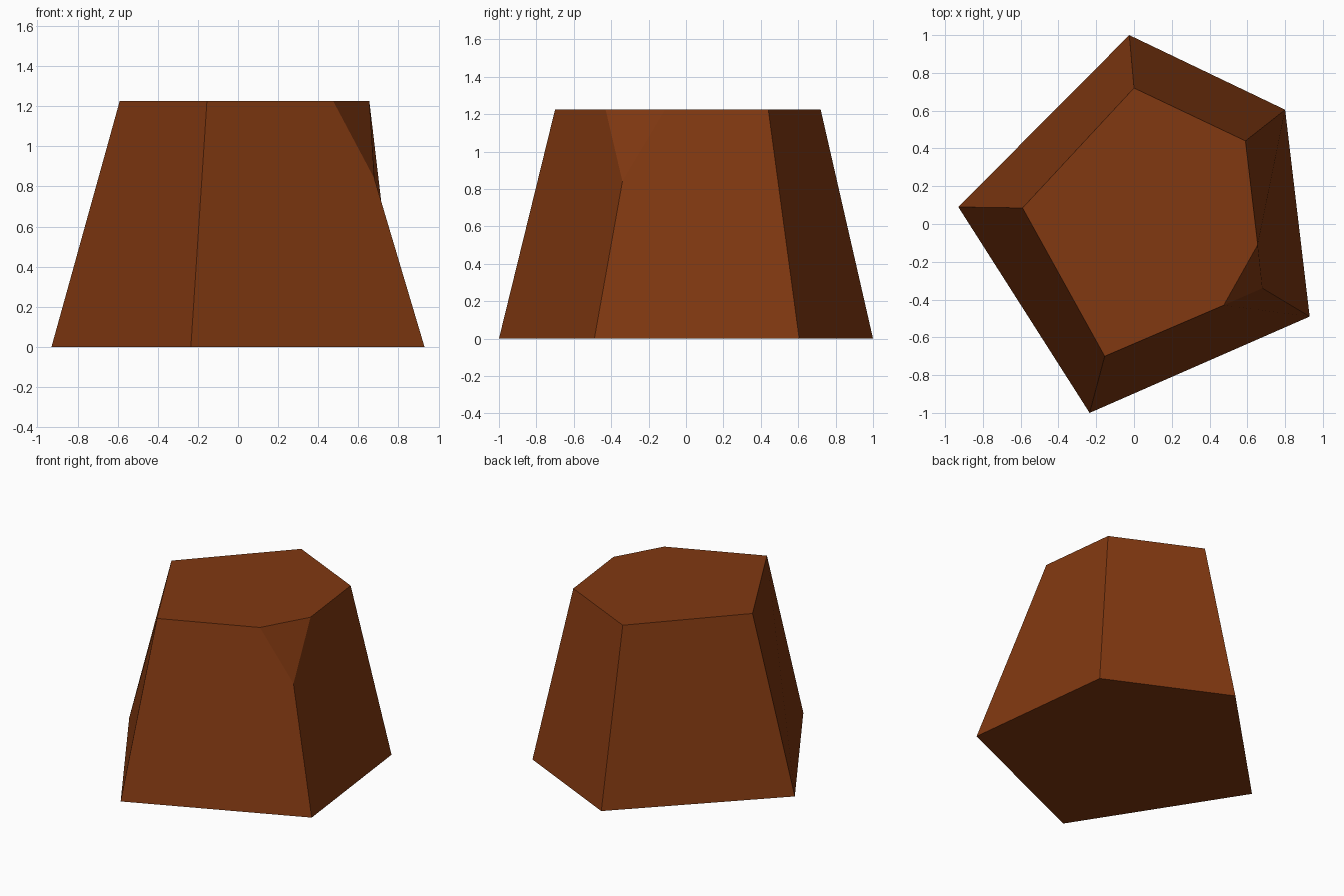
import bpy
import bmesh

if "Cube" in bpy.data.objects:
    bpy.data.objects.remove(bpy.data.objects["Cube"])

# Colour
brown = bpy.data.materials.new("rust brown")
brown.diffuse_color = (0.22, 0.04, 0.0055, 1.0)
brown.use_nodes = True
brown.node_tree.nodes["Principled BSDF"].inputs["Base Color"].default_value = brown.diffuse_color

HEIGHT = 1.225
CHIP_Z = 0.84
base = [(-0.93, 0.09), (-0.235, -1.0), (0.93, -0.49), (0.80, 0.605), (-0.025, 1.0)]
upper = [(-0.59, 0.085), (-0.155, -0.70), (0.68, -0.34), (0.59, 0.44), (0.0, 0.72)]
CHIPPED = 2  # index of the broken corner

bm = bmesh.new()
low = [bm.verts.new((x, y, 0)) for x, y in base]
top = [bm.verts.new((x, y, CHIP_Z if i == CHIPPED else HEIGHT))
       for i, (x, y) in enumerate(upper)]

# Chip ends on the two top edges beside the broken corner
chip_front = bm.verts.new((0.475, -0.43, HEIGHT))
chip_right = bm.verts.new((0.655, -0.11, HEIGHT))

# Tapered sides
for i in range(5):
    j = (i + 1) % 5
    face = [low[i], low[j], top[j], top[i]]
    if j == CHIPPED:
        face.insert(3, chip_front)
    elif i == CHIPPED:
        face.insert(3, chip_right)
    bm.faces.new(face)

# Chip facet, top and underside
bm.faces.new([top[CHIPPED], chip_right, chip_front])
bm.faces.new(top[:CHIPPED] + [chip_front, chip_right] + top[CHIPPED + 1:])
bm.faces.new(low[::-1])
bmesh.ops.recalc_face_normals(bm, faces=bm.faces)

mesh = bpy.data.meshes.new("stone_block")
bm.to_mesh(mesh)
bm.free()
mesh.materials.append(brown)
block = bpy.data.objects.new("stone_block", mesh)
bpy.context.collection.objects.link(block)
